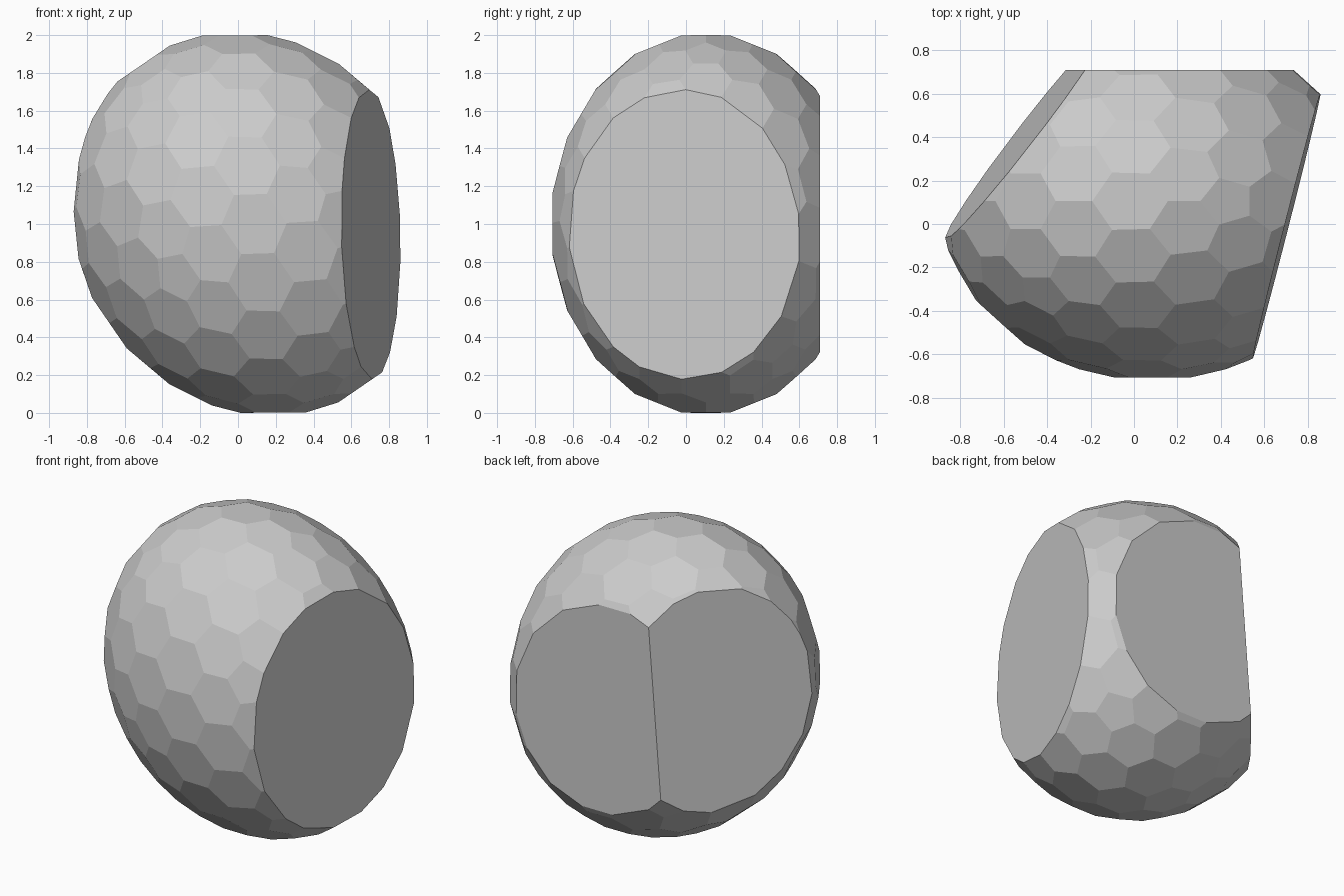
import bpy, bmesh, math
from mathutils import Vector, Matrix

if "Cube" in bpy.data.objects:
    bpy.data.objects.remove(bpy.data.objects["Cube"])

CENTRE = Vector((0.085, 0.105, 1.0))


def honeycomb_ball(subdiv):
    """Dual of an icosphere: hexagons plus twelve pentagons."""
    ico = bmesh.new()
    bmesh.ops.create_icosphere(ico, subdivisions=subdiv, radius=1.0)
    ico.faces.index_update()
    bm = bmesh.new()
    verts = [bm.verts.new(f.calc_center_median().normalized()) for f in ico.faces]
    for v in ico.verts:
        n = v.co.normalized()
        a = n.orthogonal().normalized()
        b = n.cross(a)
        ring = sorted(v.link_faces, key=lambda f: math.atan2(
            f.calc_center_median().dot(b), f.calc_center_median().dot(a)))
        bm.faces.new([verts[f.index] for f in ring])
    ico.free()
    return bm


def slice_flat(bm, point, normal):
    """Cut away everything outside the plane and cap the opening."""
    res = bmesh.ops.bisect_plane(
        bm, geom=bm.verts[:] + bm.edges[:] + bm.faces[:], dist=1e-5,
        plane_co=point, plane_no=normal, clear_outer=True)
    rim = [e for e in bm.edges if e.is_boundary]
    bmesh.ops.edgeloop_fill(bm, edges=rim)


# Faceted ball, tilted so a hexagon lies flat on the ground
bm = honeycomb_ball(3)
c, s = 2 / math.sqrt(5), 1 / math.sqrt(5)
tilt = Matrix(((c, 0, s), (0, 1, 0), (-s, 0, c)))
bmesh.ops.transform(bm, matrix=tilt.to_4x4(), verts=bm.verts)

# Squash and lean the ball to its proportions
half = [max(v.co[i] for v in bm.verts) for i in range(3)]
for v in bm.verts:
    x, y, z = (v.co[i] / half[i] for i in range(3))
    v.co = CENTRE + Vector((0.965 * x - 0.095 * z, 0.813 * y, z))

# Three flat cuts: back, right side, back left
slice_flat(bm, Vector((0, 0.71, 1)), Vector((0, 1, 0)))
slice_flat(bm, Vector((0.705, 0, 1)), Vector((1, -0.255, 0.013)))
slice_flat(bm, Vector((-0.827, 0, 1)), Vector((-1, 0.777, 0.08)))

bmesh.ops.recalc_face_normals(bm, faces=bm.faces)
low = min(v.co.z for v in bm.verts)
bmesh.ops.translate(bm, vec=(0, 0, -low), verts=bm.verts)

mesh = bpy.data.meshes.new("cut_faceted_ball")
bm.to_mesh(mesh)
bm.free()
obj = bpy.data.objects.new("cut_faceted_ball", mesh)
bpy.context.collection.objects.link(obj)
